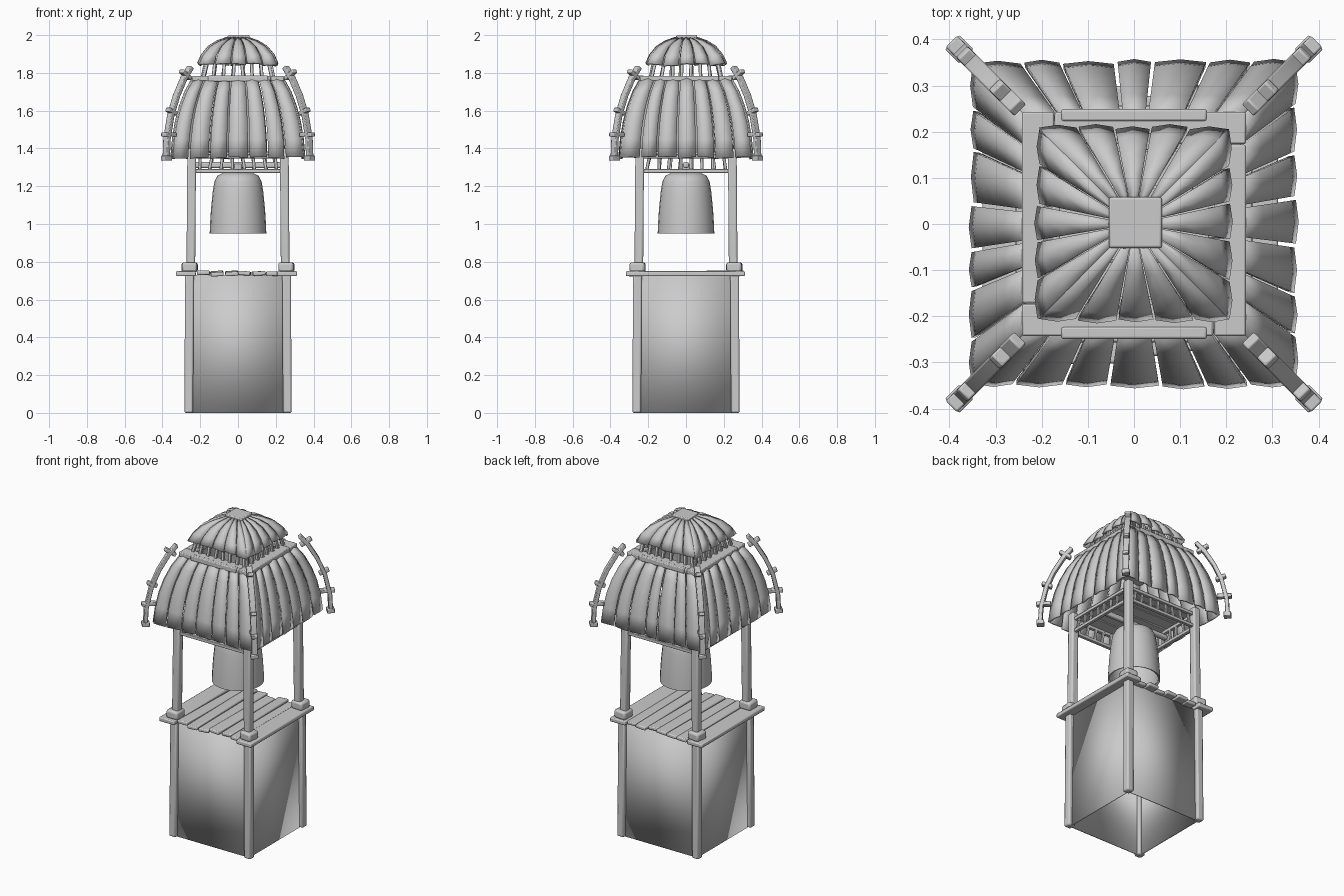
import bpy, bmesh, math, random
from mathutils import Vector, Matrix

if "Cube" in bpy.data.objects:
    bpy.data.objects.remove(bpy.data.objects["Cube"])

random.seed(4)
J = lambda a: random.uniform(-a, a)
CORNERS = [(1, 1), (-1, 1), (-1, -1), (1, -1)]
SIDES = [Matrix.Rotation(k * math.pi / 2, 3, 'Z') for k in range(4)]


def finish(bm, name, thickness=0, bevel=0):
    """Turn a bmesh into a smooth-by-angle object with optional modifiers."""
    bmesh.ops.recalc_face_normals(bm, faces=bm.faces)
    me = bpy.data.meshes.new(name)
    bm.to_mesh(me)
    bm.free()
    ob = bpy.data.objects.new(name, me)
    bpy.context.collection.objects.link(ob)
    if thickness:
        m = ob.modifiers.new("thickness", 'SOLIDIFY')
        m.thickness, m.offset = thickness, -1
    if bevel:
        m = ob.modifiers.new("soft_edges", 'BEVEL')
        m.width, m.segments = bevel, 2
    bpy.context.view_layer.objects.active = ob
    ob.select_set(True)
    bpy.ops.object.shade_smooth_by_angle(angle=math.radians(40))
    ob.select_set(False)
    return ob


def beam(bm, p, q, w, d, side=(1, 0, 0)):
    """Box running from p to q, w wide along 'side' and d deep."""
    p, q = Vector(p), Vector(q)
    z = (q - p).normalized()
    x = Vector(side)
    x = (x - z * x.dot(z)).normalized()
    y = z.cross(x)
    rot = Matrix((x, y, z)).transposed().to_4x4()
    size = Matrix.Diagonal((w, d, (q - p).length, 1))
    bmesh.ops.create_cube(bm, size=1, matrix=Matrix.Translation((p + q) / 2) @ rot @ size)


def plank_roof(name, profile, count, jag):
    """Four sides of curved tapering planks following an (r, z) profile."""
    bm = bmesh.new()
    for rot in SIDES:
        cuts = [-1 + 2 * i / count + (J(0.03) if 0 < i < count else 0) for i in range(count + 1)]
        for a, b in zip(cuts, cuts[1:]):
            lift, e0, e1 = J(0.003), J(jag), J(jag)
            gap = 0.012
            rows = []
            for k, (r, z) in enumerate(profile):
                row = []
                for f in (0, 0.5, 1):
                    t = a + gap + (b - a - 2 * gap) * f
                    out = lift + (0.006 if f == 0.5 else 0)
                    dz = (e0 * (1 - f) + e1 * f) if k == 0 else 0
                    row.append(bm.verts.new(rot @ Vector((t * r, -r - out, z + dz + out * 0.4))))
                rows.append(row)
            for u, v in zip(rows, rows[1:]):
                for i in range(2):
                    bm.faces.new((u[i], u[i + 1], v[i + 1], v[i]))
    # keep every plank facing outwards
    ob = finish(bm, name, 0.012)
    return ob


# base walls: thin box, open at the bottom
bm = bmesh.new()
for rot in SIDES:
    bm.faces.new([bm.verts.new(rot @ Vector(v)) for v in
                  ((-.262, -.262, 0), (.262, -.262, 0), (.255, -.255, .73), (-.255, -.255, .73))])
bmesh.ops.remove_doubles(bm, verts=bm.verts, dist=1e-4)
finish(bm, "base_walls", 0.008)

# corner posts and their collars
bm = bmesh.new()
for sx, sy in CORNERS:
    beam(bm, (.261 * sx, .261 * sy, 0), (.257 * sx, .257 * sy, .75), .046, .046)
    beam(bm, (.25 * sx, .25 * sy, .74), (.245 * sx, .245 * sy, 1.4), .046, .046)
finish(bm, "corner_posts", bevel=.009)
bm = bmesh.new()
for sx, sy in CORNERS:
    beam(bm, (.256 * sx, .256 * sy, .745), (.256 * sx, .256 * sy, .797), .08, .08, (1, J(.15), 0))
finish(bm, "post_collars", bevel=.012)

# deck: long outer boards with uneven planks between
bm = bmesh.new()
for sx in (-1, 1):
    beam(bm, (.268 * sx - .008, -.318, .737), (.268 * sx - .008, .312, .737), .105, .026)
n = 6
for i in range(n):
    x = -.215 + .43 * (i + .5) / n
    beam(bm, (x + J(.006), -.29 + J(.02), .738 + J(.005)),
         (x + J(.006), .29 + J(.02), .738 + J(.005)), .068, .022, (1, 0, J(.08)))
finish(bm, "deck_planks", bevel=.006)

# bell: open shell turned from a profile
bm = bmesh.new()
prof = [(.138, .955), (.15, .95), (.148, 1.0), (.143, 1.08), (.134, 1.17),
        (.125, 1.225), (.11, 1.255), (.08, 1.27), (0, 1.273)]
vs = [bm.verts.new((r, 0, z)) for r, z in prof]
es = [bm.edges.new(e) for e in zip(vs, vs[1:])]
bmesh.ops.spin(bm, geom=vs + es, cent=(0, 0, 0), axis=(0, 0, 1), angle=2 * math.pi, steps=24)
bmesh.ops.remove_doubles(bm, verts=bm.verts, dist=1e-4)
finish(bm, "bell", .012)

# hanging beam and strap for the bell
bm = bmesh.new()
beam(bm, (-.24, 0, 1.312), (.24, 0, 1.312), .03, .03, (0, 1, 0))
beam(bm, (0, 0, 1.265), (0, 0, 1.32), .04, .04)
finish(bm, "bell_beam", bevel=.008)

# railed frame under the roof
bm = bmesh.new()
for rot in SIDES:
    for z, r, w in ((1.28, .247, .02), (1.358, .245, .02)):
        beam(bm, rot @ Vector((-.24, -r, z)), rot @ Vector((.24, -r, z)), w, w, (0, 0, 1))
    for i in range(8):
        x = -.2 + .4 * i / 7
        beam(bm, rot @ Vector((x * 1.03 + J(.006), -.245, 1.285)),
             rot @ Vector((x * .97 + J(.006), -.24, 1.36)), .016, .012, rot @ Vector((1, 0, 0)))
finish(bm, "roof_rail_frame", bevel=.003)

# ceiling boards
bm = bmesh.new()
for i in range(6):
    y = -.2 + .08 * i
    beam(bm, (-.24, y, 1.375 + J(.003)), (.24, y, 1.375 + J(.003)), .074, .014, (0, 1, 0))
finish(bm, "ceiling_boards")

# lower roof
plank_roof("lower_roof_planks",
           [(.35, 1.35), (.341, 1.45), (.326, 1.54), (.305, 1.62), (.275, 1.70), (.236, 1.77)], 7, .006)

# square ring on top of the lower roof
bm = bmesh.new()
for rot in SIDES:
    beam(bm, rot @ Vector((-.243, -.208, 1.77)), rot @ Vector((.172, -.208, 1.77)),
         .07, .028, rot @ Vector((0, 1, 0)))
for s in (-1, 1):
    beam(bm, (-.158, .236 * s, 1.771), (.158, .236 * s, 1.771), .026, .032, (0, 1, 0))
finish(bm, "roof_ring", bevel=.005)

# short slats carrying the cap
bm = bmesh.new()
for rot in SIDES:
    for i in range(8):
        x = -.18 + .36 * i / 7
        beam(bm, rot @ Vector((x + J(.006), -.19, 1.77)),
             rot @ Vector((x * .9 + J(.006), -.168, 1.875)), .017, .017, rot @ Vector((1, 0, 0)))
finish(bm, "cap_slats", bevel=.003)

# cap roof and its top block
plank_roof("cap_roof_planks",
           [(.208, 1.846), (.187, 1.895), (.15, 1.94), (.105, 1.968), (.05, 1.988)], 5, .008)
bm = bmesh.new()
beam(bm, (.003, .003, 1.975), (.003, .003, 2.0), .115, .11)
finish(bm, "top_block", bevel=.005)

# curved corner ribs with end blocks and pegs
path = [(.38, 1.34), (.376, 1.45), (.355, 1.58), (.325, 1.68), (.287, 1.77), (.252, 1.83)]
bm = bmesh.new()
pegs = bmesh.new()
for sx, sy in CORNERS:
    P = lambda r, z: Vector((r * sx, r * sy, z))
    tan = Vector((-sy, sx, 0)).normalized()
    rad = Vector((sx, sy, 0)).normalized()
    rings = []
    for k, (r, z) in enumerate(path):
        a, b = path[max(k - 1, 0)], path[min(k + 1, len(path) - 1)]
        d = (P(*b) - P(*a)).normalized()
        nrm = d.cross(tan)
        c = P(r, z)
        rings.append([bm.verts.new(c + tan * u * .018 + nrm * v * .012)
                      for u, v in ((-1, -1), (1, -1), (1, 1), (-1, 1))])
    for u, v in zip(rings, rings[1:]):
        for i in range(4):
            bm.faces.new((u[i], u[(i + 1) % 4], v[(i + 1) % 4], v[i]))
    bm.faces.new(rings[0])
    bm.faces.new(rings[-1])
    beam(pegs, P(.379, 1.335), P(.379, 1.362), .044, .044, tan)
    for r, z, half, slope in ((.366, 1.473, .03, 0), (.352, 1.595, .02, .012), (.278, 1.79, .022, .02)):
        beam(pegs, P(r - half, z - slope), P(r + half, z + slope), .034, .022, tan)
finish(bm, "corner_ribs", bevel=.004)
finish(pegs, "rib_pegs", bevel=.004)
